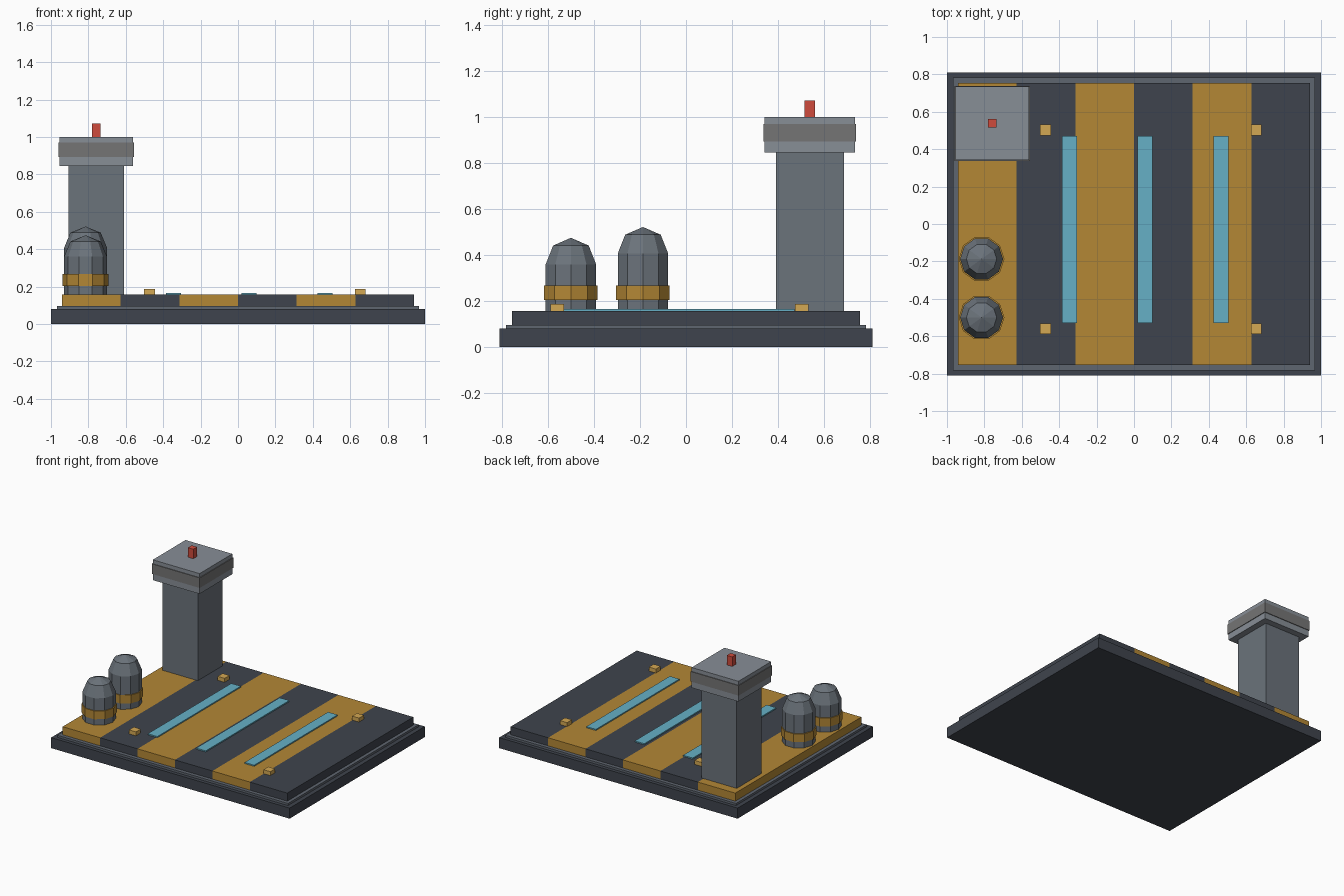
import bpy, bmesh
from math import cos, sin, pi

if "Cube" in bpy.data.objects:
    bpy.data.objects.remove(bpy.data.objects["Cube"])


def material(name, hex_color):
    # sRGB hex to linear diffuse colour
    rgb = [int(hex_color[i:i + 2], 16) / 255 for i in (0, 2, 4)]
    m = bpy.data.materials.new(name)
    m.diffuse_color = [((c + 0.055) / 1.055) ** 2.4 for c in rgb] + [1]
    m.use_nodes = True
    m.node_tree.nodes["Principled BSDF"].inputs["Base Color"].default_value = m.diffuse_color
    return m


DARK = material("dark_metal", "3f444d")
TRIM = material("trim_grey", "5f6670")
GREY = material("wall_grey", "6b737b")
LIGHT = material("cap_grey", "878e96")
BAND = material("band_grey", "757575")
ORANGE = material("ochre", "b38735")
YELLOW = material("yellow", "d4a853")
CYAN = material("cyan", "66b0c6")
RED = material("red", "cf4b3c")


def finish(name, bm, mat):
    bmesh.ops.recalc_face_normals(bm, faces=bm.faces)
    mesh = bpy.data.meshes.new(name)
    bm.to_mesh(mesh)
    bm.free()
    mesh.materials.append(mat)
    ob = bpy.data.objects.new(name, mesh)
    bpy.context.collection.objects.link(ob)
    return ob


def box(name, x, y, z0, z1, sx, sy, mat):
    bm = bmesh.new()
    bmesh.ops.create_cube(bm, size=1)
    for v in bm.verts:
        v.co = (x + v.co.x * sx, y + v.co.y * sy, (z0 + z1) / 2 + v.co.z * (z1 - z0))
    return finish(name, bm, mat)


def lathe(name, x, y, profile, mat, sides=10):
    # stacked rings of (radius, z); a zero radius closes to a point
    bm = bmesh.new()
    rings = []
    for r, z in profile:
        n = sides if r else 1
        rings.append([bm.verts.new((x + r * cos(2 * pi * i / sides),
                                    y + r * sin(2 * pi * i / sides), z)) for i in range(n)])
    for a, b in zip(rings, rings[1:]):
        for i in range(sides):
            j = (i + 1) % sides
            bm.faces.new([a[i], a[j], b[0]] if len(b) == 1 else [a[i], a[j], b[j], b[i]])
    for ring in (rings[0], rings[-1]):
        if len(ring) > 1:
            bm.faces.new(ring)
    return finish(name, bm, mat)


# Stepped base
box("base_slab", 0, 0, 0, 0.08, 2, 1.62, DARK)
box("base_trim", 0, 0, 0.08, 0.096, 1.935, 1.565, TRIM)

# Striped deck
W, DECK = 0.314, 0.157
for i in range(6):
    box(f"deck_stripe_{i + 1}", (i - 2.5) * W, 0, 0.096, DECK, W, 1.51,
        DARK if i % 2 else ORANGE)

# Guide strips and corner markers
for i, x in enumerate((-0.346, 0.06, 0.466)):
    box(f"guide_strip_{i + 1}", x, -0.029, DECK, 0.166, 0.08, 1.0, CYAN)
for i, x in enumerate((-0.473, 0.654)):
    for j, y in enumerate((-0.56, 0.503)):
        box(f"marker_{i * 2 + j + 1}", x, y, DECK, 0.187, 0.058, 0.058, YELLOW)

# Control tower
TX, TY = -0.758, 0.538
box("tower_shaft", TX, TY, DECK, 0.846, 0.296, 0.296, GREY)
box("tower_cap", TX, TY, 0.846, 1.0, 0.392, 0.392, LIGHT)
box("tower_window_band", TX, TY, 0.894, 0.97, 0.402, 0.402, BAND)
box("tower_beacon", TX, TY, 1.0, 1.072, 0.045, 0.045, RED)

# Domed storage tanks with bands
R = 0.115
for i, (y, shoulder) in enumerate(((-0.5, 0.36), (-0.187, 0.407))):
    lathe(f"tank_{i + 1}", -0.815, y,
          [(R, DECK), (R, shoulder), (R * 0.707, shoulder + R * 0.707), (0, shoulder + R)], GREY)
    lathe(f"tank_band_{i + 1}", -0.815, y, [(0.122, 0.204), (0.122, 0.267)], ORANGE)
